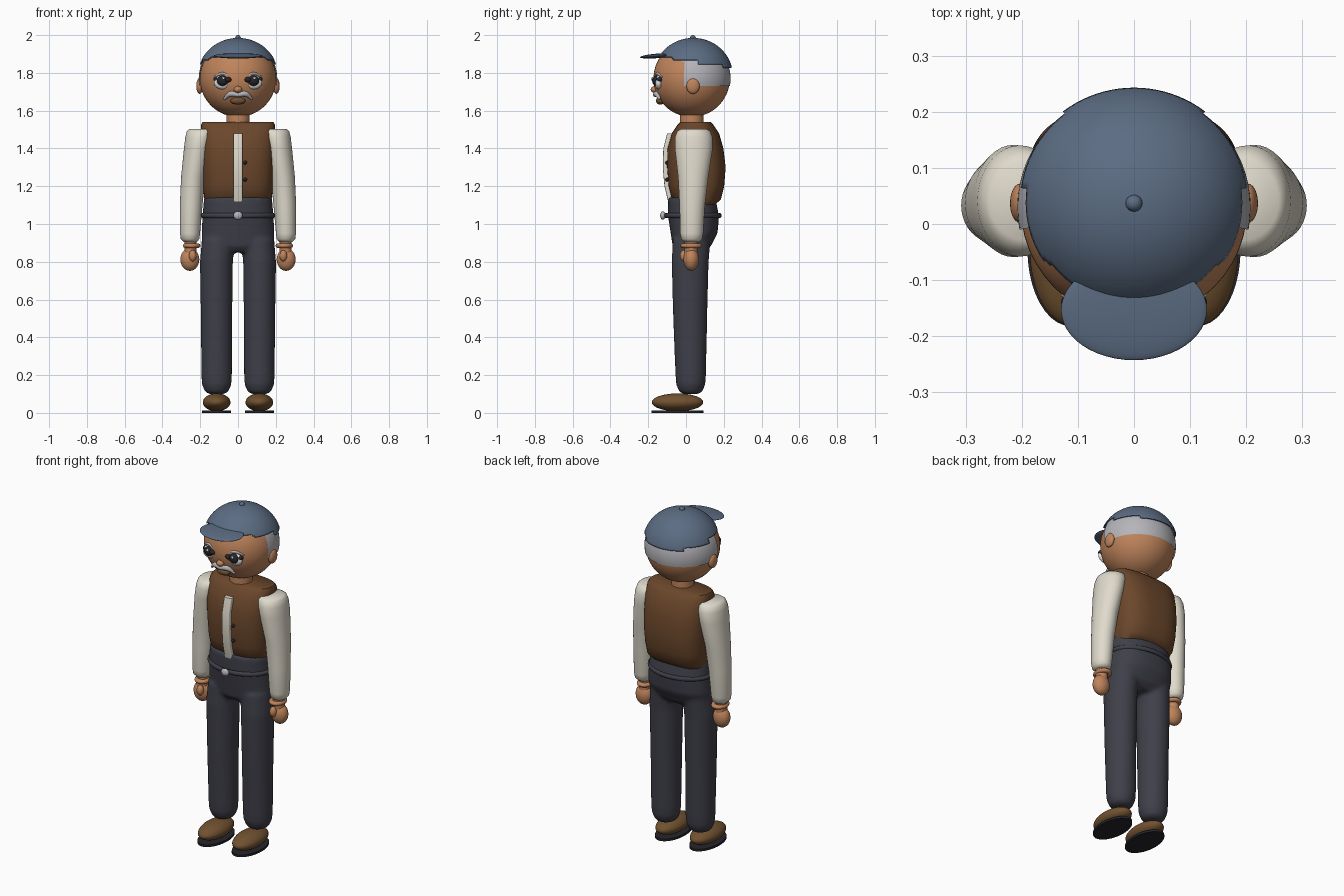
import bpy, bmesh, math
from mathutils import Matrix

if "Cube" in bpy.data.objects:
    bpy.data.objects.remove(bpy.data.objects["Cube"], do_unlink=True)


def material(name, r, g, b):
    m = bpy.data.materials.new(name)
    m.use_nodes = True
    m.diffuse_color = (r, g, b, 1)
    bsdf = m.node_tree.nodes["Principled BSDF"]
    bsdf.inputs["Base Color"].default_value = (r, g, b, 1)
    bsdf.inputs["Roughness"].default_value = 0.8
    return m


SKIN = material("skin", .52, .23, .105)
BLUE = material("cap_blue", .105, .15, .225)
GREY = material("hair_grey", .46, .46, .49)
VEST = material("vest_brown", .145, .062, .024)
CREAM = material("shirt_cream", .74, .70, .60)
NAVY = material("trouser_navy", .05, .05, .068)
SHOE = material("shoe_brown", .165, .083, .03)
BLACK = material("dark", .018, .018, .024)
WHITE = material("eye_white", .8, .8, .78)


def finish(bm, name, mat, angle=50):
    """Turn a bmesh into a smooth-shaded object."""
    bmesh.ops.recalc_face_normals(bm, faces=bm.faces)
    me = bpy.data.meshes.new(name)
    bm.to_mesh(me)
    bm.free()
    me.materials.append(mat)
    ob = bpy.data.objects.new(name, me)
    bpy.context.collection.objects.link(ob)
    bpy.ops.object.select_all(action='DESELECT')
    ob.select_set(True)
    bpy.context.view_layer.objects.active = ob
    bpy.ops.object.shade_smooth_by_angle(angle=math.radians(angle))
    return ob


def ball(name, mat, centre, radii, segs=32, keep=None, tilt=0):
    """Ellipsoid; keep(point) optionally selects the faces that stay."""
    bm = bmesh.new()
    bmesh.ops.create_uvsphere(bm, u_segments=segs, v_segments=segs * 3 // 4, radius=1)
    bm.transform(Matrix.Translation(centre) @ Matrix.Rotation(tilt, 4, 'X')
                 @ Matrix.Diagonal((*radii, 1)))
    if keep:
        drop = [f for f in bm.faces if not keep(f.calc_center_median())]
        bmesh.ops.delete(bm, geom=drop, context='FACES')
    return finish(bm, name, mat)


def loft(name, mat, rings, side=1, power=2.0, n=40):
    """Skin superellipse rings given as (z, cx, cy, rx, ry)."""
    bm = bmesh.new()
    loops = []
    for z, cx, cy, rx, ry in rings:
        loop = []
        for i in range(n):
            a = math.tau * i / n
            c, s = math.cos(a), math.sin(a)
            x = cx + rx * math.copysign(abs(c) ** (2 / power), c)
            y = cy + ry * math.copysign(abs(s) ** (2 / power), s)
            loop.append(bm.verts.new((side * x, y, z)))
        loops.append(loop)
    for lo, hi in zip(loops, loops[1:]):
        for i in range(n):
            j = (i + 1) % n
            bm.faces.new((lo[i], lo[j], hi[j], hi[i]))
    bm.faces.new(loops[0])
    bm.faces.new(loops[-1])
    return finish(bm, name, mat)


def ring(name, mat, centre, rx, ry, thick):
    bpy.ops.mesh.primitive_torus_add(major_radius=rx, minor_radius=thick, location=centre,
                                     major_segments=48, minor_segments=12)
    ob = bpy.context.object
    ob.name = name
    ob.scale.y = ry / rx
    ob.data.materials.append(mat)
    bpy.ops.object.shade_smooth_by_angle(angle=math.radians(50))


def tube(name, mat, points, radius):
    """Smooth tapered tube through (x, y, z, taper) points."""
    cu = bpy.data.curves.new(name, 'CURVE')
    cu.dimensions = '3D'
    cu.bevel_depth = radius
    cu.use_fill_caps = True
    sp = cu.splines.new('BEZIER')
    sp.bezier_points.add(len(points) - 1)
    for bp, (x, y, z, t) in zip(sp.bezier_points, points):
        bp.co = (x, y, z)
        bp.radius = t
        bp.handle_left_type = bp.handle_right_type = 'AUTO'
    cu.materials.append(mat)
    bpy.context.collection.objects.link(bpy.data.objects.new(name, cu))


def cap_rim(p):
    """Height of the stepped cap edge, dropping towards the back."""
    return 1.885 if p.y < -.07 else 1.868 if p.y < .06 else 1.848 if p.y < .2 else 1.825


# Head, hair and cap
ball("head", SKIN, (0, .03, 1.77), (.202, .202, .203), 48)
ball("hair", GREY, (0, .03, 1.77), (.208, .206, .206), 64,
     lambda p: p.y > -.015 and 1.735 < p.z < 1.91)
cap = ball("cap", BLUE, (0, .038, 1.785), (.213, .21, .2), 96, lambda p: p.z > cap_rim(p))
shell = cap.modifiers.new("thickness", 'SOLIDIFY')
shell.thickness = .006
ball("cap_button", BLUE, (0, .037, 1.985), (.015, .015, .015), 16)
ball("cap_brim", BLUE, (0, -.153, 1.89), (.13, .09, .012), 48, tilt=.08)
loft("neck", SKIN, [(1.5, 0, .03, .062, .062), (1.6, 0, .03, .062, .062)])

# Face
ball("nose", SKIN, (0, -.165, 1.712), (.022, .022, .018), 20)
ball("mouth", SHOE, (0, -.137, 1.652), (.04, .022, .02), 24)
tube("moustache", GREY, [(-.075, -.138, 1.66, .4), (-.04, -.156, 1.688, 1), (0, -.162, 1.684, .8),
                         (.04, -.156, 1.688, 1), (.075, -.138, 1.66, .4)], .015)

# Torso
loft("vest", VEST, [(1.10, 0, .06, .165, .09), (1.13, 0, .055, .178, .13),
                    (1.2, 0, .055, .186, .147), (1.3, 0, .055, .192, .155),
                    (1.4, 0, .05, .196, .148), (1.48, 0, .05, .196, .125),
                    (1.525, 0, .05, .195, .095), (1.54, 0, .05, .188, .08)], power=2.8, n=64)
loft("shirt_front", CREAM, [(z, 0, y, .025, .02) for z, y in
     ((1.12, -.075), (1.2, -.094), (1.3, -.103), (1.4, -.1), (1.48, -.08))], power=5)
for z in (1.235, 1.325):
    ball("vest_button", BLACK, (.038, -.1, z), (.01, .01, .01), 16)

# Trousers: hips and legs fused into one skin
parts = [loft("trousers", NAVY, [(.85, 0, .025, .16, .07), (.88, 0, .03, .19, .1),
                                 (.95, 0, .043, .193, .124), (1.04, 0, .04, .188, .135),
                                 (1.14, 0, .03, .18, .125)], power=2.3)]
for s in (1, -1):
    parts.append(loft("leg", NAVY, [(.1, .113, .025, .04, .04), (.112, .113, .025, .062, .062),
                                    (.15, .113, .025, .078, .077), (.2, .113, .025, .081, .081),
                                    (.5, .114, .022, .083, .09), (.8, .114, .022, .087, .098),
                                    (.92, .105, .03, .087, .1)], s))
for ob in parts:
    ob.select_set(True)
bpy.context.view_layer.objects.active = parts[0]
bpy.ops.object.join()
fuse = parts[0].modifiers.new("fuse", 'REMESH')
fuse.mode = 'VOXEL'
fuse.voxel_size = .01
fuse.use_smooth_shade = True
relax = parts[0].modifiers.new("relax", 'SMOOTH')
relax.factor = .5
relax.iterations = 8

# Belt
ring("belt", NAVY, (0, .037, 1.045), .187, .142, .013)
ball("belt_buckle", GREY, (0, -.122, 1.045), (.024, .015, .022), 20)

for s, side in ((1, "left_"), (-1, "right_")):
    # Ear and eye
    ball(side + "ear", SKIN, (s * .203, .037, 1.73), (.018, .035, .041), 24)
    ball(side + "eyeball", WHITE, (s * .082, -.144, 1.75), (.046, .022, .037), 24)
    ball(side + "iris", BLACK, (s * .082, -.155, 1.758), (.031, .024, .028), 24)
    for dx in (-.03, .03):
        ball(side + "lid", BLACK, (s * (.082 + dx), -.152 + dx * .4, 1.764), (.018, .018, .014), 16)
    ball(side + "glint", WHITE, (s * .082 + .005, -.177, 1.772), (.007, .005, .007), 12)
    tube(side + "brow", GREY, [(s * .035, -.158, 1.778, .5), (s * .08, -.152, 1.796, 1),
                               (s * .128, -.125, 1.778, .5)], .008)
    # Sleeve, cuff and hand
    loft(side + "sleeve", CREAM, [(.905, .253, .03, .035, .04), (.92, .254, .03, .049, .055),
                                  (.95, .254, .03, .053, .061), (1.1, .248, .033, .06, .067),
                                  (1.25, .237, .038, .064, .08), (1.4, .214, .041, .072, .1),
                                  (1.46, .203, .041, .076, .099), (1.49, .196, .041, .075, .088),
                                  (1.503, .192, .041, .066, .07)], s)
    loft(side + "wrist", SKIN, [(.83, .252, .027, .032, .034), (.92, .252, .027, .032, .034)], s)
    ring(side + "wrist_band", SKIN, (s * .245, .027, .885), .034, .042, .012)
    ball(side + "hand", SKIN, (s * .255, .028, .812), (.05, .041, .06), 28)
    ball(side + "thumb", SKIN, (s * .24, -.012, .832), (.02, .02, .03), 20)
    # Shoe and sole
    ball(side + "shoe", SHOE, (s * .113, -.045, .056), (.073, .136, .047), 36)
    loft(side + "sole", BLACK, [(0, s * .113, -.045, .077, .137), (.013, s * .113, -.045, .077, .137)])
